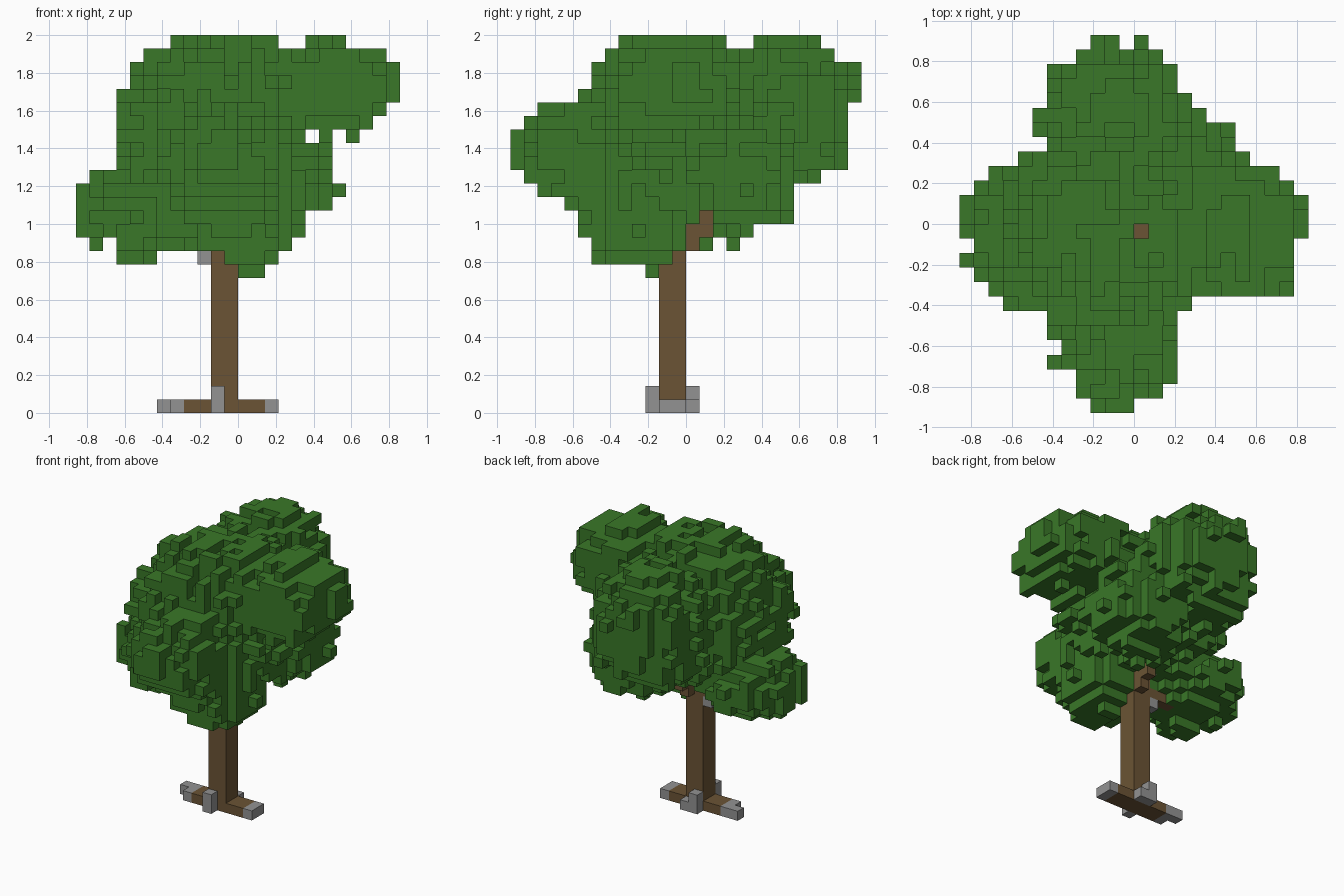
import bpy, bmesh, random
from itertools import product
from mathutils import Vector

random.seed(7)
UNIT = 1 / 14  # edge length of one block

default_cube = bpy.data.objects.get("Cube")
if default_cube:
    bpy.data.objects.remove(default_cube, do_unlink=True)


def make_material(name, rgb):
    mat = bpy.data.materials.new(name)
    mat.use_nodes = True
    color = (*rgb, 1)
    mat.diffuse_color = color
    mat.node_tree.nodes["Principled BSDF"].inputs["Base Color"].default_value = color
    return mat


leaf_green = make_material("leaf green", (0.041, 0.185, 0.021))
bark_brown = make_material("bark brown", (0.147, 0.088, 0.035))
stump_grey = make_material("stump grey", (0.29, 0.29, 0.29))

AXES = [Vector(a) for a in ((1, 0, 0), (0, 1, 0), (0, 0, 1))]


def box(x, y, z):
    """Blocks filling three half-open ranges."""
    return set(product(range(*x), range(*y), range(*z)))


def neighbours(cell):
    x, y, z = cell
    return [(x - 1, y, z), (x + 1, y, z), (x, y - 1, z),
            (x, y + 1, z), (x, y, z - 1), (x, y, z + 1)]


def build_blocks(name, cells, material):
    """Skin a set of blocks and merge the flat areas."""
    bm = bmesh.new()
    corners = {}

    def corner(point):
        key = tuple(round(c) for c in point)
        if key not in corners:
            corners[key] = bm.verts.new(Vector(key) * UNIT)
        return corners[key]

    for cell in sorted(cells):
        for side, other in enumerate(neighbours(cell)):
            if other in cells:
                continue
            axis, positive = divmod(side, 2)
            u, v = AXES[(axis + 1) % 3], AXES[(axis + 2) % 3]
            start = Vector(cell) + AXES[axis] * positive
            loop = [start, start + u, start + u + v, start + v]
            if not positive:
                loop.reverse()
            bm.faces.new([corner(p) for p in loop])
    bmesh.ops.dissolve_limit(bm, angle_limit=0.01, verts=bm.verts, edges=bm.edges)
    mesh = bpy.data.meshes.new(name)
    bm.to_mesh(mesh)
    bm.free()
    mesh.materials.append(material)
    obj = bpy.data.objects.new(name, mesh)
    bpy.context.collection.objects.link(obj)
    return obj


# Trunk and long ground root
trunk = box((-2, 0), (-2, 0), (0, 14))
root = box((-4, 2), (-2, 0), (0, 1)) - trunk

# Branches climbing towards each leaf lobe
back_branch = (box((-1, 0), (0, 2), (13, 14)) | box((-1, 0), (-1, 1), (12, 14))
               | box((-1, 0), (1, 2), (14, 18)))
left_branch = box((-5, -2), (-1, 0), (12, 13))
top_branch = box((0, 1), (-1, 0), (14, 25))
branches = (back_branch | left_branch | top_branch) - trunk

# Grey root ends and knots
root_ends = (box((2, 3), (-2, 0), (0, 1)) | box((-5, -4), (-2, 0), (0, 1))
             | box((-6, -5), (-1, 0), (0, 1)))
side_roots = (box((-2, -1), (-3, -2), (0, 2)) | box((-2, -1), (0, 1), (0, 2))
              | box((-1, 0), (0, 1), (0, 1)))
knots = box((-3, -2), (-1, 0), (11, 12)) | box((-2, -1), (0, 1), (14, 15))

# Leaf lobes: centre and radii in blocks
lobes = [
    ((6.8, -0.5, 24.1), (5.4, 5.2, 4.1)),      # upper side lobe
    ((-1.3, 7.8, 22.3), (5.4, 5.1, 5.8)),      # back lobe
    ((-7.8, -0.5, 14.4), (4.5, 4.6, 3.9)),     # lower side lobe
    ((-1, -8, 18.5), (4.2, 5.1, 4.6)),         # front lobe
    ((-1.3, -1.1, 20.7), (7.7, 7, 7.5)),       # core
    ((0.7, -4, 14), (4.2, 4.2, 4.3)),          # low front lobe
    ((2.6, 4, 17.6), (4.9, 4.5, 4.6)),         # low back lobe
]
# Single blocks sticking out of the crown
tufts = {(7, 4, 16), (8, -1, 20), (-11, -1, 12), (2, 3, 12), (-3, 12, 24),
         (-2, 12, 24), (0, 12, 23), (-2, -13, 19), (-3, -13, 19), (-8, 4, 15),
         (-9, -6, 20), (-8, -6, 20), (-6, -10, 18), (-4, -3, 12), (-3, -3, 12)}

# Crown limits: x and y span for each layer upwards, x span for each row backwards
LOW, HIGH, FRONT = 10, 28, -13
layer_x = [(0, 2), (-9, 3), (-9, 4), (-12, 5), (-12, 5), (-12, 7), (-12, 7),
           (-11, 7), (-9, 7), (-9, 7), (-9, 7), (-9, 10), (-9, 11), (-9, 12),
           (-9, 12), (-8, 12), (-7, 11), (-5, 8)]
layer_y = [(-3, -2), (-7, -1), (-7, 2), (-8, 5), (-8, 8), (-9, 8), (-11, 8),
           (-12, 10), (-13, 12), (-13, 12), (-13, 12), (-12, 12), (-11, 12),
           (-8, 13), (-7, 13), (-7, 13), (-6, 11), (-5, 10)]
row_x = [(-4, 0), (-5, 2), (-5, 3), (-5, 3), (-5, 3), (-6, 3), (-8, 3), (-9, 4),
         (-11, 11), (-11, 11), (-12, 11), (-11, 11), (-12, 12), (-12, 12),
         (-12, 12), (-11, 11), (-10, 10), (-8, 7), (-6, 7), (-7, 7), (-7, 6),
         (-6, 4), (-6, 3), (-6, 3), (-4, 2), (-3, 1)]


def inside_limits(x, y, z):
    spans = ((x, layer_x[z - LOW]), (y, layer_y[z - LOW]), (x, row_x[y - FRONT]))
    return all(a <= value < b for value, (a, b) in spans)


def in_lobe(cell, rough):
    for centre, radii in lobes:
        d = sum(((p + 0.5 - c) / r) ** 2 for p, c, r in zip(cell, centre, radii))
        if d < rough:
            return True
    return False


# Gaps in the crown: summit notches, branch forks, clearing under the crown
gaps = (box((3, 5), (-13, 13), (27, 28)) | box((-12, 12), (3, 5), (27, 28))
        | box((-1, 9), (0, 2), (11, 14)) | box((-1, 9), (1, 2), (14, 15))
        | box((-2, -1), (0, 2), (11, 14)) | box((-5, -1), (-13, 13), (10, 12))
        | box((-1, 0), (12, 13), (10, 28)) | box((5, 6), (-13, 13), (20, 21))
        | box((0, 1), (-1, 0), (25, 28)))
wood = trunk | branches | knots

leaves = set()
for cell in sorted(box((-12, 12), (FRONT, 13), (LOW, HIGH)) - gaps - wood):
    rough = 1 + random.uniform(-0.3, 0.3)
    if inside_limits(*cell) and in_lobe(cell, rough):
        leaves.add(cell)
# Drop loose leaf blocks, then close pinholes
leaves = {c for c in leaves if any(n in leaves for n in neighbours(c))} | tufts
holes = {n for c in leaves for n in neighbours(c)} - leaves - gaps - wood
leaves |= {c for c in holes if sum(n in leaves for n in neighbours(c)) > 4}

build_blocks("trunk", trunk, bark_brown)
build_blocks("ground_root", root, bark_brown)
build_blocks("branches", branches - knots, bark_brown)
build_blocks("root_ends", root_ends, stump_grey)
build_blocks("side_roots", side_roots, stump_grey)
build_blocks("branch_knots", knots, stump_grey)
build_blocks("leaf_crown", leaves, leaf_green)
